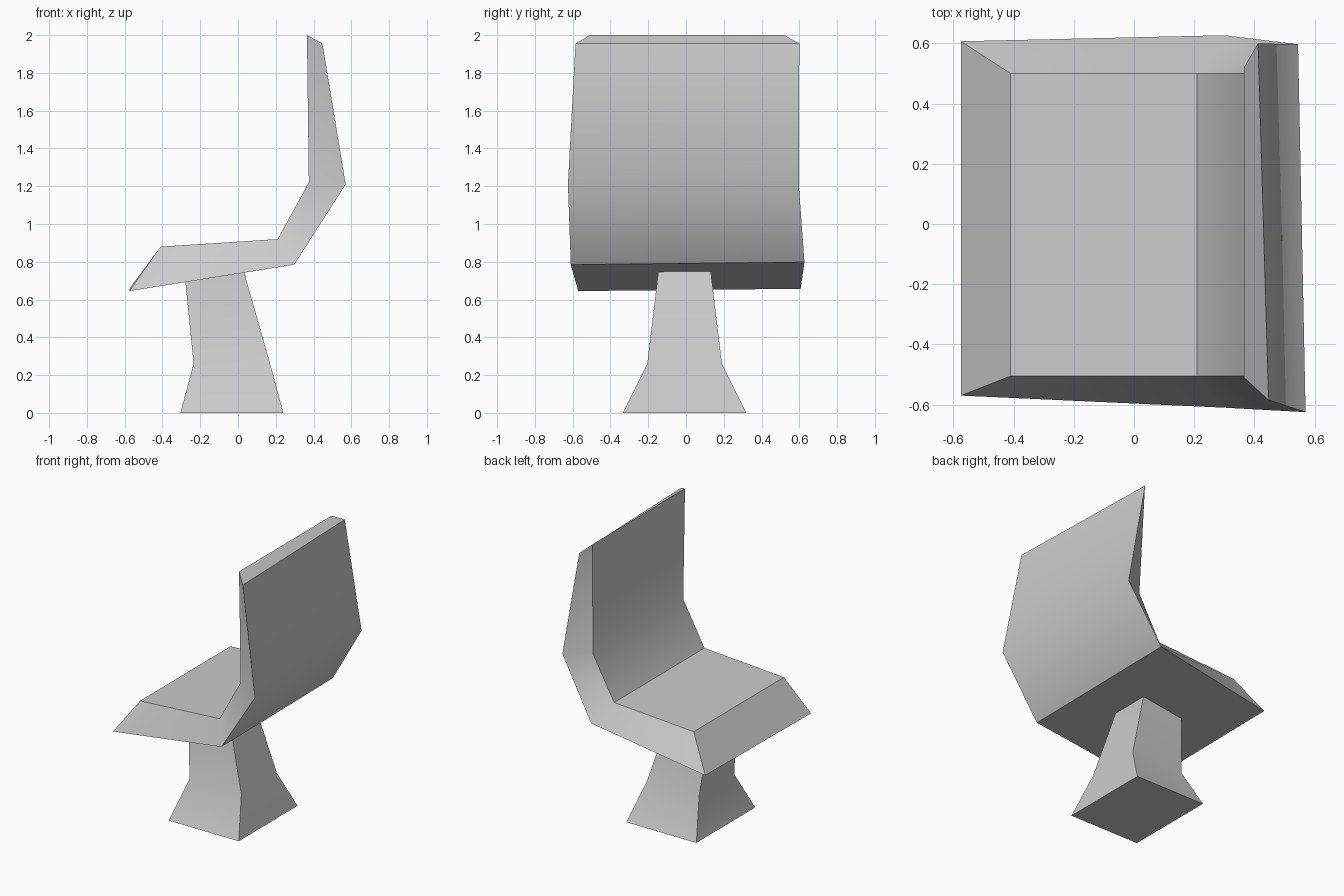
import bpy

cube = bpy.data.objects.get("Cube")
if cube:
    bpy.data.objects.remove(cube, do_unlink=True)

grey = bpy.data.materials.new("light grey")
grey.use_nodes = True
colour = (0.6, 0.6, 0.6, 1)
grey.diffuse_color = colour
grey.node_tree.nodes["Principled BSDF"].inputs["Base Color"].default_value = colour


def loft(name, rings):
    """Skin a list of four-cornered rings and cap both ends."""
    verts = [p for ring in rings for p in ring]
    last = len(verts) - 4
    faces = [(3, 2, 1, 0), tuple(range(last, last + 4))]
    for base in range(0, last, 4):
        for i in range(4):
            j = (i + 1) % 4
            faces.append((base + i, base + j, base + 4 + j, base + 4 + i))
    mesh = bpy.data.meshes.new(name)
    mesh.from_pydata(verts, [], faces)
    mesh.materials.append(grey)
    obj = bpy.data.objects.new(name, mesh)
    bpy.context.collection.objects.link(obj)
    # Consistent outward normals, then smooth the gentle bends only
    bpy.ops.object.select_all(action="DESELECT")
    bpy.context.view_layer.objects.active = obj
    obj.select_set(True)
    bpy.ops.object.mode_set(mode="EDIT")
    bpy.ops.mesh.select_all(action="SELECT")
    bpy.ops.mesh.normals_make_consistent(inside=False)
    bpy.ops.object.mode_set(mode="OBJECT")
    bpy.ops.object.shade_smooth_by_angle(angle=0.78)
    return obj


# Seat shell: inner right, inner left, outer left, outer right at each bend,
# from the front lip to the top of the backrest
seat_sections = [
    [(-0.41, -0.505, 0.88), (-0.41, 0.5, 0.88), (-0.575, 0.607, 0.657), (-0.575, -0.57, 0.645)],
    [(0.21, -0.505, 0.92), (0.21, 0.5, 0.92), (0.3, 0.627, 0.798), (0.298, -0.61, 0.785)],
    [(0.375, -0.505, 1.22), (0.375, 0.5, 1.22), (0.545, 0.597, 1.21), (0.57, -0.625, 1.21)],
    [(0.365, -0.51, 2.0), (0.365, 0.52, 2.0), (0.412, 0.6, 1.955), (0.447, -0.585, 1.955)],
]
loft("seat_shell", seat_sections)

# Flared pedestal: x range, y range and height, ending inside the seat
pedestal_levels = [
    (-0.305, 0.24, -0.335, 0.32, 0),
    (-0.235, 0.17, -0.205, 0.19, 0.26),
    (-0.285, 0.028, -0.145, 0.13, 0.76),
]
loft("pedestal", [
    [(x0, y0, z), (x1, y0, z), (x1, y1, z), (x0, y1, z)]
    for x0, x1, y0, y1, z in pedestal_levels
])
